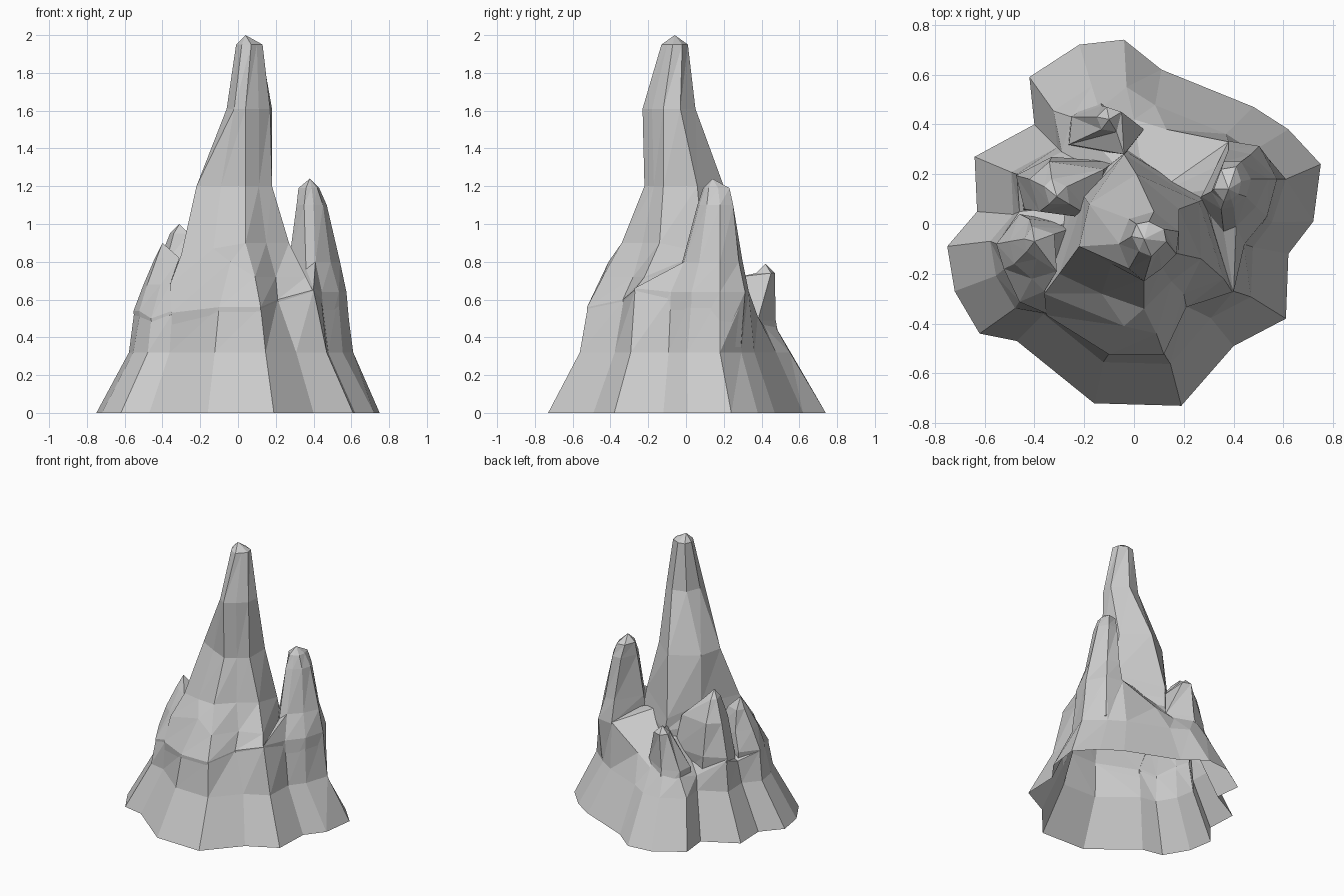
import bpy
import bmesh
from mathutils import Vector

cube = bpy.data.objects.get("Cube")
if cube:
    bpy.data.objects.remove(cube, do_unlink=True)

stone = bpy.data.materials.new("grey stone")
stone.use_nodes = True
grey = (0.6, 0.6, 0.6, 1)
stone.diffuse_color = grey
stone.node_tree.nodes["Principled BSDF"].inputs["Base Color"].default_value = grey


def level(height, *points):
    """Ring of points in hundredths; a point may carry its own height."""
    return [(*p, height)[:3] for p in points]


def loft(name, rings, tip):
    """Closed faceted solid through equal rings, ending in a peak."""
    bm = bmesh.new()
    loops = [[bm.verts.new(Vector(p) / 100) for p in ring] for ring in rings]
    peak = bm.verts.new(Vector(tip) / 100)
    count = len(loops[0])
    bm.faces.new(loops[0][::-1])
    for i in range(count):
        j = (i + 1) % count
        for low, high in zip(loops, loops[1:]):
            bm.faces.new((low[i], low[j], high[j]))
            bm.faces.new((low[i], high[j], high[i]))
        bm.faces.new((loops[-1][i], loops[-1][j], peak))
    bmesh.ops.recalc_face_normals(bm, faces=bm.faces)
    mesh = bpy.data.meshes.new(name)
    bm.to_mesh(mesh)
    bm.free()
    mesh.materials.append(stone)
    obj = bpy.data.objects.new(name, mesh)
    bpy.context.collection.objects.link(obj)
    return obj


# Flared foot: ragged outline, narrower waist, then an uneven shoulder
outline = level(0, (75, 24), (62, 38), (48, 47), (11, 62), (-4, 74),
                (-22, 72), (-42, 59), (-40, 40), (-64, 27), (-63, 5),
                (-75, -9), (-72, -27), (-62, -44), (-47, -47), (-16, -72),
                (19, -73), (40, -49), (61, -38), (62, -12), (72, 1))
waist = [(x * 0.77, y * 0.77, 32) for x, y, z in outline]
waist[0] = (61, 18, 32)
waist[4] = (-3, 55, 32)
shoulder = [(57, 18, 62), (50, 31, 62), (38, 33, 65), (13, 38, 51),
            (0, 42, 45), (-14, 46, 48), (-25, 43, 45), (-29, 29, 42),
            (-47, 20, 54), (-46, 5, 48), (-55, -8, 53), (-52, -18, 52),
            (-46, -31, 49), (-35, -36, 52), (-10, -52, 56), (12, -52, 56),
            (21, -33, 60), (40, -27, 65), (44, -8, 62), (53, 3, 62)]
rock = loft("rock_formation", [outline, waist, shoulder], (5, 10, 80))

# Tall central spire, with a ridge running down to the side spur
main_spire = loft("main_spire", [
    level(35, (12, -52), (21, -33), (38, -26), (28, 10), (0, 30), (-26, 20), (-34, -36), (-11, -52)),
    level(56, (12, -52.4), (21, -33.4, 60), (39.5, -27.3, 65), (29, 10), (-2, 30), (-25, 18), (-35.2, -36.6, 53), (-10, -52.4)),
    level(72, (9, -44), (20, -28), (36, -22), (28, 10), (-3, 29, 68), (-22, 14), (-36, -28, 68), (-4, -41, 80)),
    level(90, (4, -34), (15, -23), (27, -14), (26, 9, 85), (-4, 28, 77), (-20, 11, 86), (-30, -20, 84), (-13, -28, 87)),
    level(120, (4, -22), (11, -17), (18, -12), (18, 6), (1, 20), (-18, 8), (-22, -9), (-9, -16)),
    level(161, (4, -23), (11, -18), (17, -12), (18, -3), (8, 5), (-2, 2), (-6, -8), (-2, -18)),
    level(195, (7, -13), (10, -10), (13, -7), (12, -2), (6, 1), (1, 0), (-1, -5), (2, -11)),
], (4, -6, 200))

# Second tallest spire, with a spur running forward
side_spire = loft("side_spire", [
    level(35, (40, -27), (46, -9), (54, 2), (60, 18), (49, 29), (34, 29), (24, 8)),
    level(64, (40, -27.3, 66), (44.4, -8), (53.4, 3), (57.4, 18), (50.3, 31.3), (38, 33.3), (26, 9)),
    level(80, (36, -3, 76), (41, -1), (49, 7), (54, 18), (47, 28), (38, 30), (27, 11)),
    level(110, (35, 6), (40, 7), (45, 11), (47, 18), (43, 25), (36, 25), (31, 13)),
    level(119, (36, 9), (39, 10), (42, 12), (43, 17), (41, 23), (35, 22), (32, 14)),
], (38, 14, 124))

# Paired peaks on one flank, merging into the central spire
outer_peak = loft("outer_peak", [
    level(35, (-34, -34), (-24, 0), (-44, 2), (-54, -8), (-52, -18), (-45, -31)),
    level(54, (-35, -36), (-24, 0), (-46, 4), (-55.3, -8), (-52.3, -18), (-46, -31.3, 50)),
    level(68, (-36, -27), (-26, -2), (-42, 2), (-50, -7), (-48, -16), (-41, -22)),
    level(82, (-31, -19), (-32, -4), (-41, -1), (-44, -6), (-43, -11), (-39, -14)),
], (-40, -7, 90))
inner_peak = loft("inner_peak", [
    level(35, (-18, 3), (-10, 22), (-30, 25), (-47, 20), (-45, 5)),
    level(56, (-16, 3), (-8, 25), (-33, 27), (-47.4, 19.5), (-44, 6)),
    level(80, (-16, 2), (-12, 22), (-34, 25), (-42, 18), (-38, 5)),
    level(95, (-26, 8), (-27, 15), (-33, 18), (-36, 15), (-34, 8)),
], (-31, 11, 100))

# Low peak at the back, joined to the spire by a short ridge
rear_peak = loft("rear_peak", [
    level(30, (-3, 28), (1, 42), (-14, 51), (-26, 44), (-27, 31)),
    level(49, (-4, 28, 72), (4, 38), (-13, 47.5), (-25, 43), (-26, 32)),
    level(74, (-7, 37), (-5, 45), (-11, 47), (-15, 43), (-13, 38)),
], (-10, 42, 79))

# Fuse the peaks into one skin
for peak in (main_spire, side_spire, outer_peak, inner_peak, rear_peak):
    fuse = rock.modifiers.new("fuse", "BOOLEAN")
    fuse.operation = "UNION"
    fuse.solver = "EXACT"
    fuse.object = peak
    with bpy.context.temp_override(object=rock, active_object=rock):
        bpy.ops.object.modifier_apply(modifier=fuse.name)
    bpy.data.objects.remove(peak, do_unlink=True)

# Leave the underside open
bm = bmesh.new()
bm.from_mesh(rock.data)
floor = [f for f in bm.faces if all(v.co.z < 0.001 for v in f.verts)]
bmesh.ops.delete(bm, geom=floor, context="FACES")
bm.to_mesh(rock.data)
bm.free()
